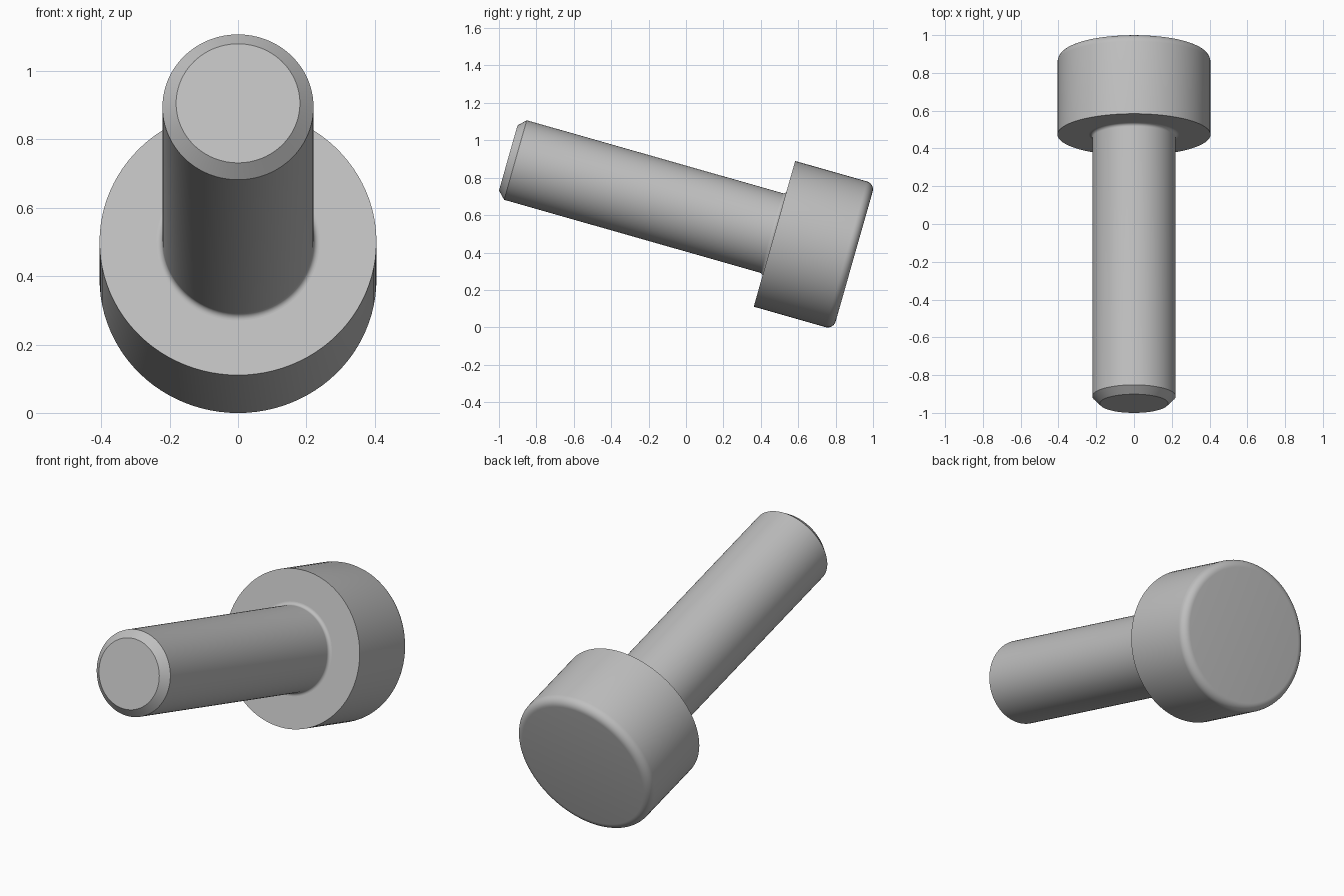
import bpy, bmesh
from math import radians, sin, cos, pi
from mathutils import Matrix

if "Cube" in bpy.data.objects:
    bpy.data.objects.remove(bpy.data.objects["Cube"])

SEGMENTS = 96
TILT = radians(15.9)
HEAD_R, HEAD_LEN, HEAD_ROUND = 0.405, 0.443, 0.044
SHAFT_R, SHAFT_LEN, CHAMFER, FILLET = 0.221, 1.48, 0.04, 0.018

steel = bpy.data.materials.new("grey steel")
steel.use_nodes = True
steel.diffuse_color = (0.52, 0.52, 0.52, 1)
steel.node_tree.nodes["Principled BSDF"].inputs["Base Color"].default_value = steel.diffuse_color

# Bolt axis: local +z runs from the shaft to the head, tilted nose-up
PLACE = Matrix.Translation((0, 0.473, 0.5)) @ Matrix.Rotation(-(pi / 2 + TILT), 4, "X")


def arc(r, z, radius, start, end, steps=8):
    """Points of a rounded corner in the (radius, height) plane."""
    angles = [radians(start + (end - start) * i / steps) for i in range(steps + 1)]
    return [(r + radius * cos(a), z + radius * sin(a)) for a in angles]


def lathe(name, profile):
    """Turn a (radius, height) profile around the bolt axis."""
    bm = bmesh.new()
    verts = [bm.verts.new((r, 0, z)) for r, z in profile]
    edges = [bm.edges.new(pair) for pair in zip(verts, verts[1:])]
    bmesh.ops.spin(bm, geom=verts + edges, axis=(0, 0, 1), cent=(0, 0, 0),
                   angle=2 * pi, steps=SEGMENTS, use_merge=True)
    bmesh.ops.remove_doubles(bm, verts=bm.verts, dist=1e-5)
    # Flat discs close both ends
    bmesh.ops.holes_fill(bm, edges=[e for e in bm.edges if e.is_boundary], sides=0)
    bmesh.ops.recalc_face_normals(bm, faces=bm.faces)
    mesh = bpy.data.meshes.new(name)
    bm.to_mesh(mesh)
    bm.free()
    mesh.materials.append(steel)
    obj = bpy.data.objects.new(name, mesh)
    bpy.context.collection.objects.link(obj)
    obj.matrix_world = PLACE
    bpy.ops.object.select_all(action="DESELECT")
    obj.select_set(True)
    bpy.context.view_layer.objects.active = obj
    bpy.ops.object.shade_smooth_by_angle(angle=radians(30))
    return obj


# Cylindrical head with a rounded outer rim and a sharp underside
lathe("bolt_head", [(HEAD_R, 0)] + arc(HEAD_R - HEAD_ROUND, HEAD_LEN - HEAD_ROUND,
                                       HEAD_ROUND, 0, 90))

# Plain shaft with a chamfered tip and a small fillet under the head
lathe("bolt_shaft", [(SHAFT_R - CHAMFER, -SHAFT_LEN), (SHAFT_R, CHAMFER - SHAFT_LEN)]
      + arc(SHAFT_R + FILLET, -FILLET, FILLET, 180, 90)
      + [(SHAFT_R + FILLET, 0.02)])
